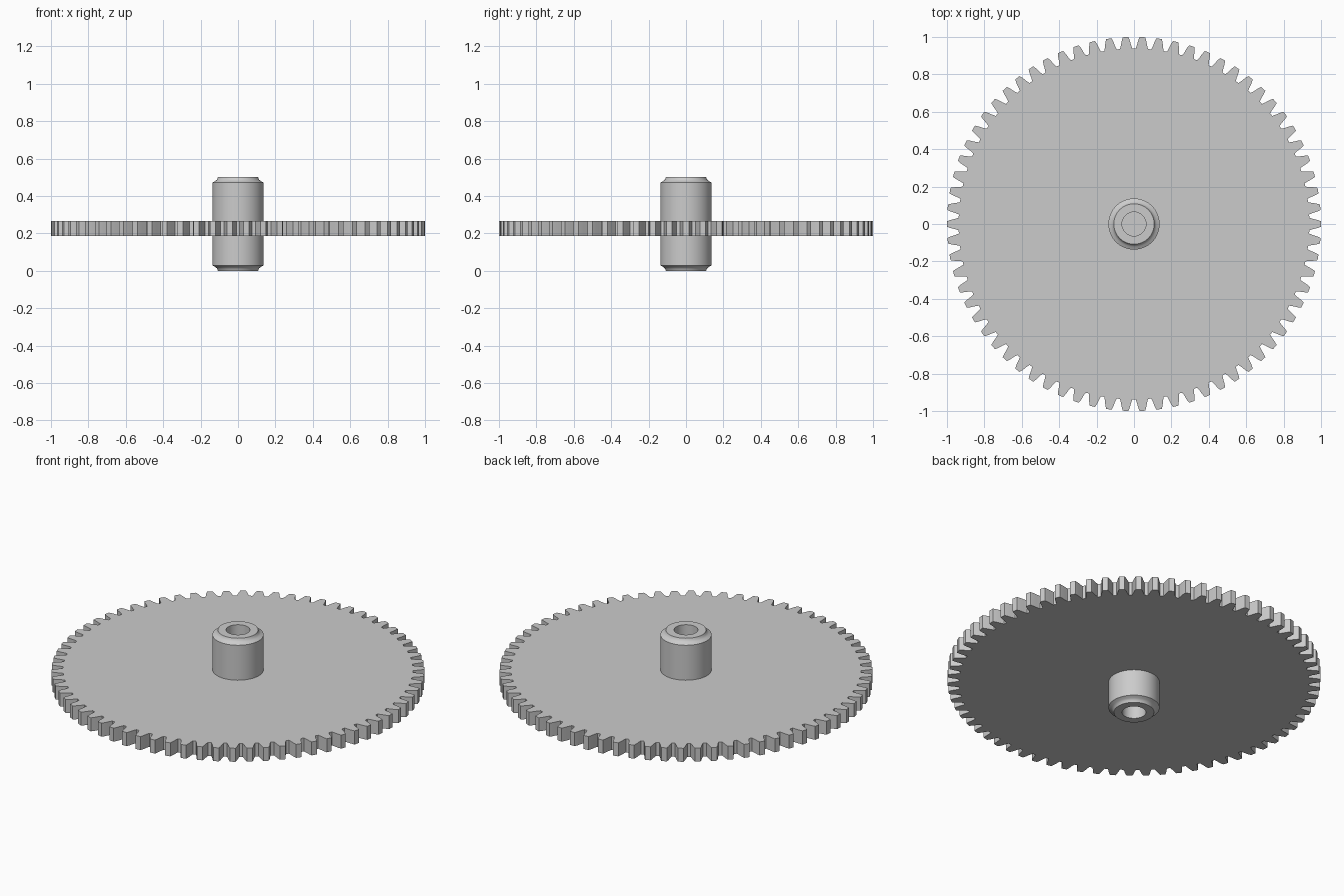
import bpy, bmesh, math

if "Cube" in bpy.data.objects:
    bpy.data.objects.remove(bpy.data.objects["Cube"])

TEETH = 70
GEAR_Z0, GEAR_Z1 = 0.185, 0.265

grey = bpy.data.materials.new("plain grey")
grey.diffuse_color = (0.6, 0.6, 0.6, 1)
grey.use_nodes = True
grey.node_tree.nodes["Principled BSDF"].inputs["Base Color"].default_value = grey.diffuse_color


def finish(name, bm, angle):
    bmesh.ops.recalc_face_normals(bm, faces=bm.faces)
    mesh = bpy.data.meshes.new(name)
    bm.to_mesh(mesh)
    bm.free()
    mesh.materials.append(grey)
    ob = bpy.data.objects.new(name, mesh)
    bpy.context.collection.objects.link(ob)
    bpy.ops.object.select_all(action='DESELECT')
    ob.select_set(True)
    bpy.context.view_layer.objects.active = ob
    bpy.ops.object.shade_smooth_by_angle(angle=math.radians(angle))
    return ob


# Toothed wheel: one tooth outline (radius, sideways offset) repeated round the rim
tooth = [(0.938, -0.033), (0.958, -0.027), (0.980, -0.022), (1.0, -0.015),
         (1.0, 0.015), (0.980, 0.022), (0.958, 0.027), (0.938, 0.033)]
bm = bmesh.new()
outline = []
for i in range(TEETH):
    a = 2 * math.pi * i / TEETH
    for r, w in tooth:
        b = a + w / r
        outline.append(bm.verts.new((r * math.cos(b), r * math.sin(b), GEAR_Z0)))
base = bm.faces.new(outline)
ext = bmesh.ops.extrude_face_region(bm, geom=[base], use_keep_orig=True)
top = [v for v in ext["geom"] if isinstance(v, bmesh.types.BMVert)]
bmesh.ops.translate(bm, verts=top, vec=(0, 0, GEAR_Z1 - GEAR_Z0))
finish("toothed_wheel", bm, 25)

# Hub: lathed profile with stepped rims and a blind bore at each end
half = [(0.0, 0.35), (0.064, 0.35), (0.064, 0.5), (0.108, 0.5),
        (0.112, 0.488), (0.121, 0.48), (0.137, 0.472)]
profile = half + [(r, 0.5 - z) for r, z in reversed(half)]
bm = bmesh.new()
verts = [bm.verts.new((r, 0, z)) for r, z in profile]
edges = [bm.edges.new(p) for p in zip(verts, verts[1:])]
bmesh.ops.spin(bm, geom=verts + edges, cent=(0, 0, 0), axis=(0, 0, 1),
               angle=2 * math.pi, steps=64, use_duplicate=False)
bmesh.ops.remove_doubles(bm, verts=bm.verts, dist=0.0001)
finish("hub", bm, 35)
